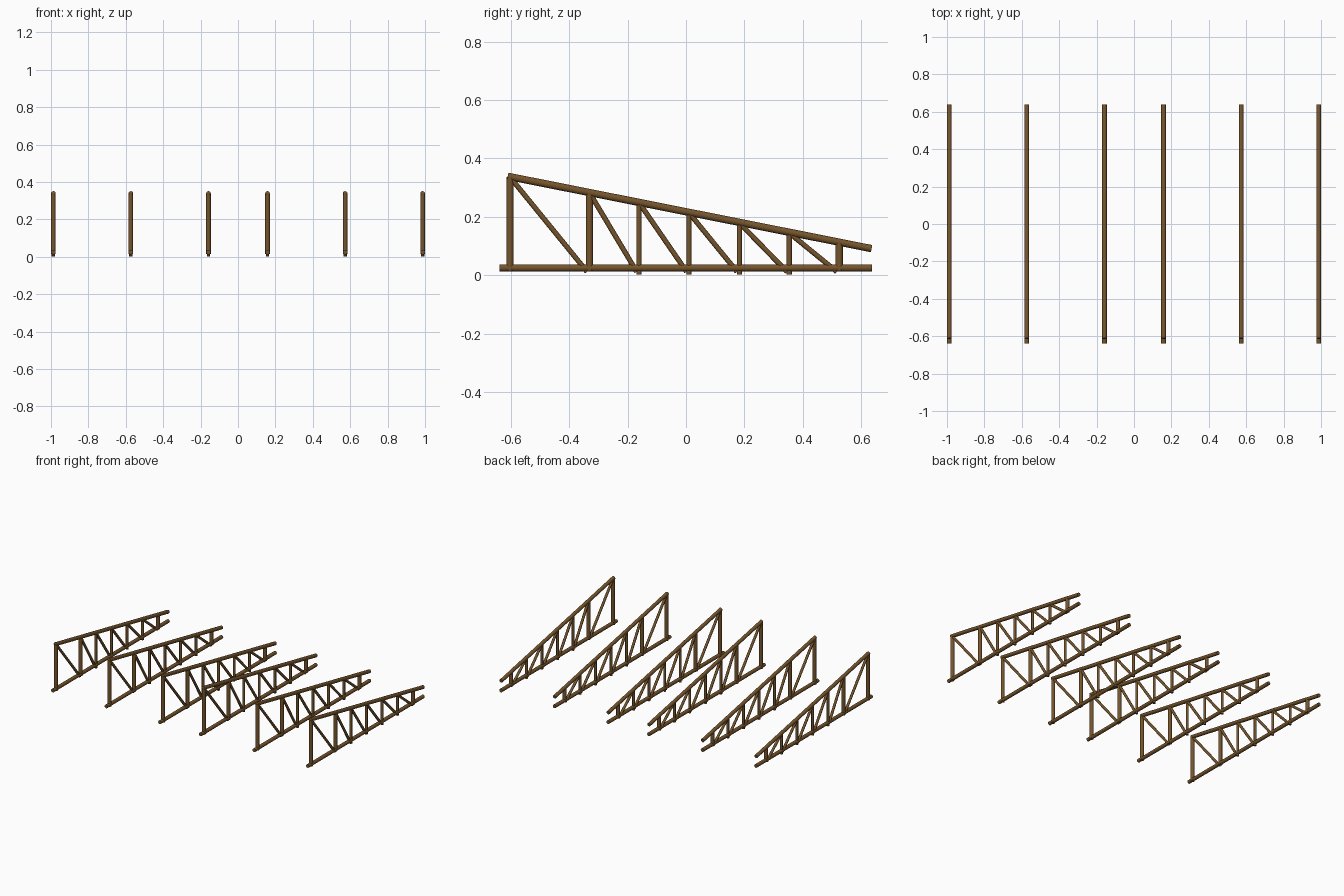
import bpy, bmesh, math
from mathutils import Vector, Matrix

if "Cube" in bpy.data.objects:
    bpy.data.objects.remove(bpy.data.objects["Cube"])

wood = bpy.data.materials.new("brown wood")
wood.diffuse_color = (0.18, 0.09, 0.025, 1)
wood.use_nodes = True
wood.node_tree.nodes["Principled BSDF"].inputs["Base Color"].default_value = wood.diffuse_color

THICK, THIN = 0.0125, 0.0088      # pole radii
TRUSS_X = [-0.9875, -0.573, -0.158, 0.158, 0.573, 0.9875]
POST_Y = [-0.603, -0.331, -0.161, 0.01, 0.183, 0.354, 0.525]
THICK_POSTS = (0, 1, 6)
CHORD_Z = 0.025


def top_z(y):
    """Height of the sloping top chord's centre line."""
    return 0.339 - 0.1988 * (y + 0.611)


def pole(bm, a, b, radius):
    """Round pole between two (y, z) points in the truss plane."""
    a, b = Vector((0, *a)), Vector((0, *b))
    d = b - a
    turn = d.to_track_quat('Z', 'Y').to_matrix().to_4x4()
    bmesh.ops.create_cone(bm, cap_ends=True, segments=12, radius1=radius,
                          radius2=radius, depth=d.length,
                          matrix=Matrix.Translation((a + b) / 2) @ turn)


def make_mesh(name, poles):
    bm = bmesh.new()
    for p in poles:
        pole(bm, *p)
    for f in bm.faces:
        f.smooth = len(f.verts) == 4
    for e in bm.edges:
        if len(e.link_faces) == 2 and e.calc_face_angle() > math.radians(40):
            e.smooth = False
    me = bpy.data.meshes.new(name)
    bm.to_mesh(me)
    bm.free()
    me.materials.append(wood)
    return me


# Poles of one truss
posts, braces = [], []
for i, y in enumerate(POST_Y):
    thick = i in THICK_POSTS
    posts.append(((y, 0.014 if thick else 0.002), (y, top_z(y)), THICK if thick else THIN))
    if i < len(POST_Y) - 1:
        y2 = POST_Y[i + 1] - 0.008
        braces.append(((y + 0.003, top_z(y) - 0.005), (y2, 0.012), THIN))

parts = {
    "bottom_chord": [((-0.64, CHORD_Z), (0.638, CHORD_Z), THICK)],
    "top_chord": [((-0.611, top_z(-0.611)), (0.636, top_z(0.636)), THICK)],
    "posts": posts,
    "diagonal_braces": braces,
}

# Repeat the truss along x
for name, poles in parts.items():
    mesh = make_mesh(name, poles)
    for n, x in enumerate(TRUSS_X, 1):
        ob = bpy.data.objects.new(f"truss_{n}_{name}", mesh)
        ob.location.x = x
        bpy.context.collection.objects.link(ob)
